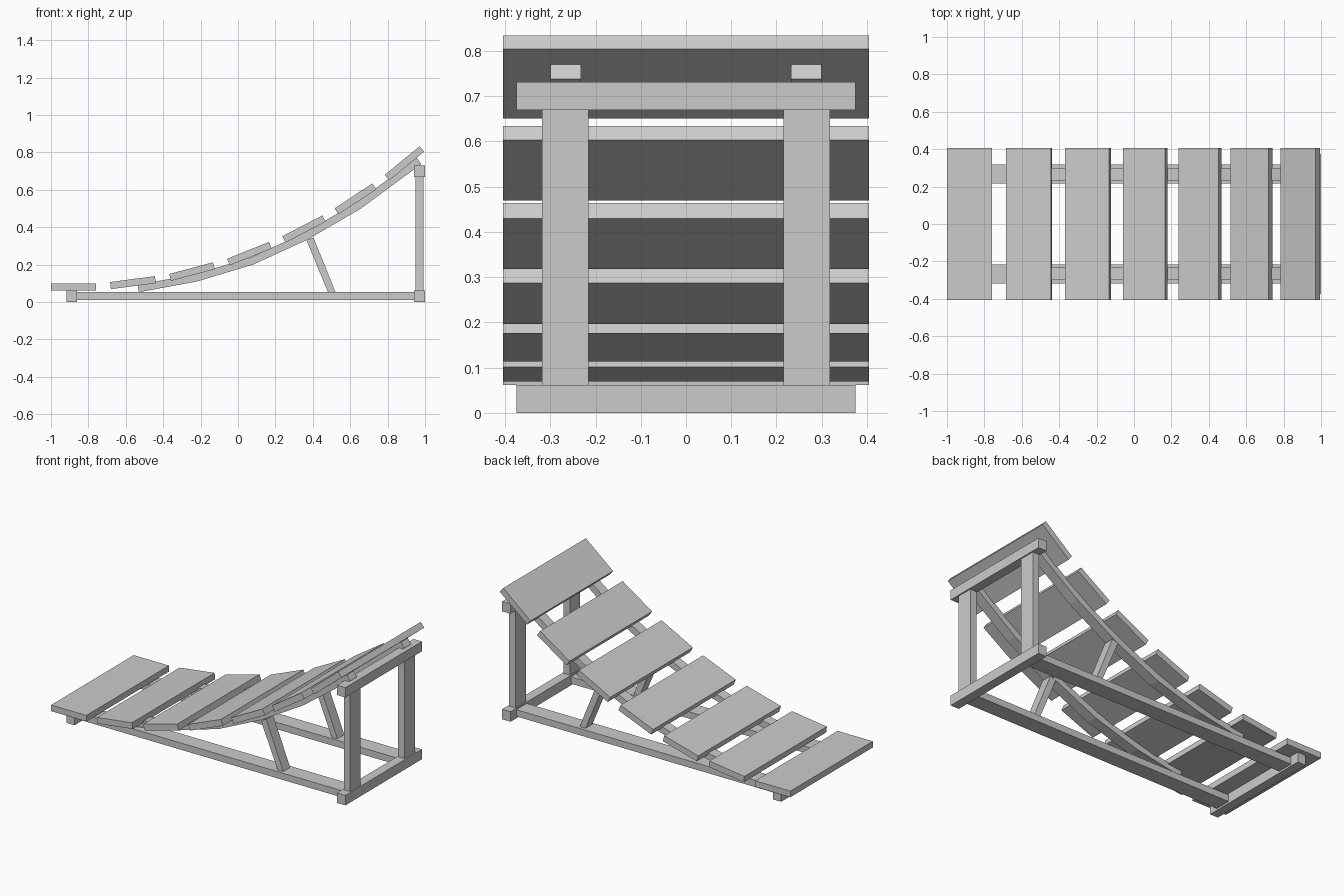
import bpy, bmesh
from math import radians
from mathutils import Vector

cube = bpy.data.objects.get("Cube")
if cube:
    bpy.data.objects.remove(cube, do_unlink=True)

grey = bpy.data.materials.new("light_grey")
grey.use_nodes = True
grey.diffuse_color = (0.6, 0.6, 0.6, 1)
grey.node_tree.nodes["Principled BSDF"].inputs["Base Color"].default_value = (0.6, 0.6, 0.6, 1)


def finish(name, bm):
    mesh = bpy.data.meshes.new(name)
    bmesh.ops.recalc_face_normals(bm, faces=bm.faces)
    bm.to_mesh(mesh)
    bm.free()
    mesh.materials.append(grey)
    ob = bpy.data.objects.new(name, mesh)
    bpy.context.collection.objects.link(ob)
    return ob


def box(name, x, y, z, angle=0):
    """Box from (low, high) ranges, tilted about its own centre."""
    bm = bmesh.new()
    bmesh.ops.create_cube(bm, size=1)
    bmesh.ops.scale(bm, vec=[r[1] - r[0] for r in (x, y, z)], verts=bm.verts)
    ob = finish(name, bm)
    ob.location = [(r[0] + r[1]) / 2 for r in (x, y, z)]
    ob.rotation_euler.y = -radians(angle)
    return ob


def extrude_profile(name, points, y):
    """Side profile in x, z extruded across the y range."""
    bm = bmesh.new()
    face = bm.faces.new([bm.verts.new((px, y[0], pz)) for px, pz in points])
    new = bmesh.ops.extrude_face_region(bm, geom=[face])["geom"]
    verts = [v for v in new if isinstance(v, bmesh.types.BMVert)]
    bmesh.ops.translate(bm, vec=(0, y[1] - y[0], 0), verts=verts)
    return finish(name, bm)


def thicken(path, t):
    """Closed band above a polyline, with mitred corners."""
    pts = [Vector(p) for p in path]
    normals = [Vector((a.y - b.y, b.x - a.x)).normalized() for a, b in zip(pts, pts[1:])]
    top = []
    for i, p in enumerate(pts):
        n1, n2 = normals[max(i - 1, 0)], normals[min(i, len(normals) - 1)]
        m = (n1 + n2).normalized()
        top.append(p + m * t / m.dot(n1))
    return [tuple(p) for p in pts + top[::-1]]


# Deck slats: centre x, centre z, tilt
slats = [(-0.879, 0.081, 0), (-0.562, 0.104, 7.5), (-0.246, 0.163, 15), (0.061, 0.259, 22),
         (0.353, 0.391, 27.5), (0.628, 0.552, 33.5), (0.89, 0.742, 39.5)]
for i, (cx, cz, tilt) in enumerate(slats):
    box(f"slat_{i + 1}", (cx - 0.121, cx + 0.121), (-0.405, 0.405), (cz - 0.019, cz + 0.019), tilt)

# Cross beams
for name, x, z in (("low_end_beam", (-0.916, -0.86), (0, 0.062)),
                   ("high_end_base_beam", (0.942, 1.0), (0, 0.062)),
                   ("high_end_top_beam", (0.942, 1.0), (0.67, 0.731))):
    box(name, x, (-0.375, 0.375), z)

# Rails, posts, bent runners and struts on both sides
runner = thicken([(-0.53, 0.053), (-0.22, 0.11), (0.08, 0.2), (0.37, 0.333),
                  (0.657, 0.5), (0.98, 0.738)], 0.04)
strut = [(0.481, 0.053), (0.521, 0.053), (0.404, 0.345), (0.366, 0.331)]
for side, s in (("left", 1), ("right", -1)):
    wide = sorted((0.216 * s, 0.318 * s))
    slim = sorted((0.232 * s, 0.299 * s))
    box(f"base_rail_{side}" , (-0.86, 0.942), wide, (0.011, 0.053))
    box(f"post_{side}", (0.949, 0.992), wide, (0.062, 0.67))
    extrude_profile(f"runner_{side}", runner, slim)
    extrude_profile(f"strut_{side}", strut, slim)
